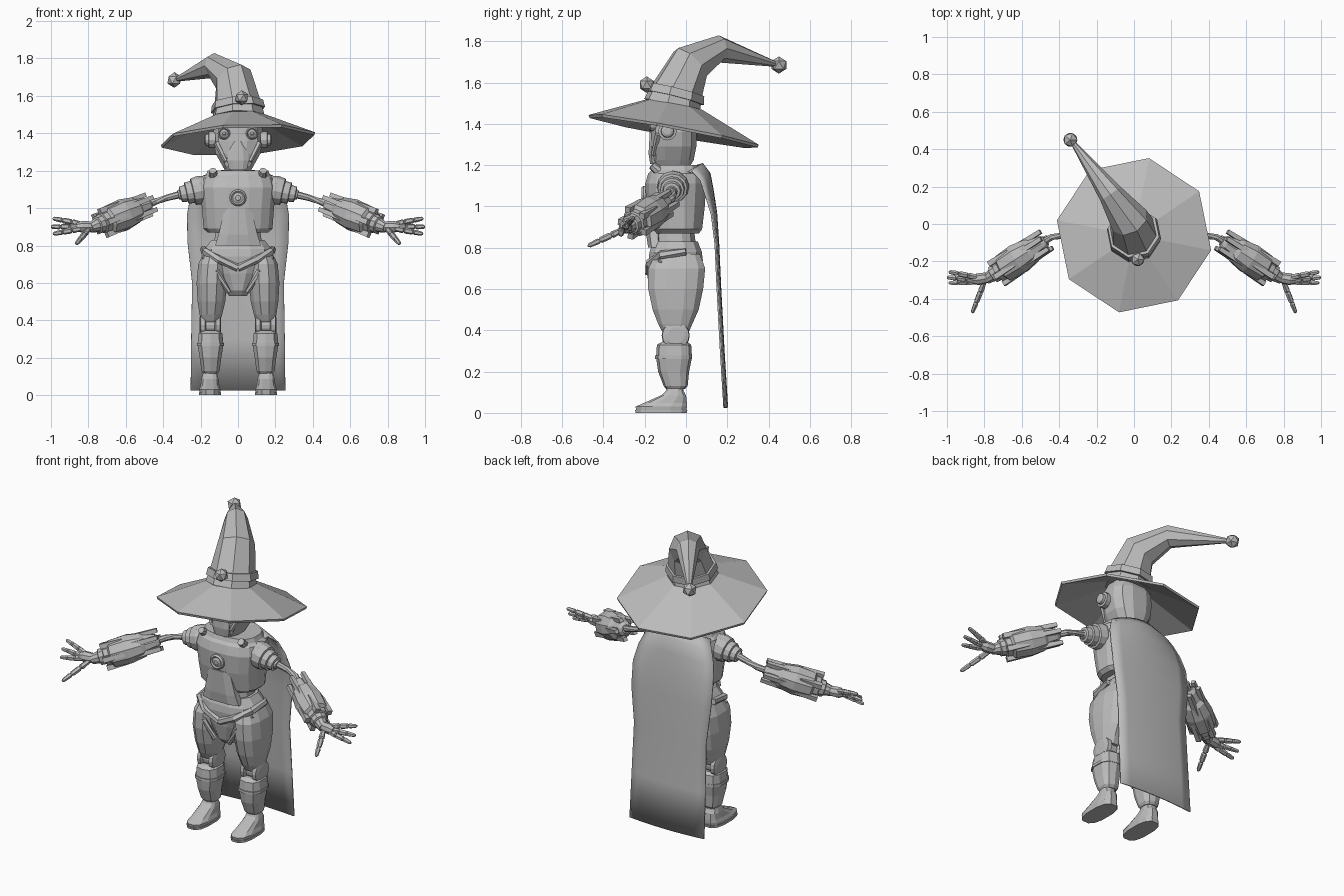
import bpy, bmesh, math
from mathutils import Vector, Matrix

grey = bpy.data.materials.new("plain_grey")
grey.diffuse_color = (0.5, 0.5, 0.5, 1)


def finish(name, bm, mirror=False, smooth=False):
    bmesh.ops.recalc_face_normals(bm, faces=bm.faces[:])
    me = bpy.data.meshes.new(name)
    bm.to_mesh(me)
    bm.free()
    me.materials.append(grey)
    if smooth:
        for p in me.polygons:
            p.use_smooth = True
    ob = bpy.data.objects.new(name, me)
    bpy.context.collection.objects.link(ob)
    if mirror:
        ob.modifiers.new("mirror", 'MIRROR')
    return ob


def skin(name, rings, closed=False, mirror=False):
    """Join rings of points; cap both ends or close into a loop."""
    bm = bmesh.new()
    vs = [[bm.verts.new(p) for p in r] for r in rings]
    n = len(vs[0])
    pairs = list(zip(vs, vs[1:])) + ([(vs[-1], vs[0])] if closed else [])
    for a, b in pairs:
        for i in range(n):
            j = (i + 1) % n
            bm.faces.new((a[i], a[j], b[j], b[i]))
    if not closed:
        bm.faces.new(vs[0])
        bm.faces.new(vs[-1])
    return finish(name, bm, mirror)


def loft(name, secs, n=12, p=0.75, mirror=False):
    """Stack of rounded-box sections (cx, cy, z, rx, ry)."""
    def pw(v):
        return math.copysign(abs(v) ** p, v)
    rings = []
    for cx, cy, z, rx, ry in secs:
        angs = [2 * math.pi * (i + 0.5) / n for i in range(n)]
        rings.append([(cx + rx * pw(math.cos(a)), cy + ry * pw(math.sin(a)), z) for a in angs])
    return skin(name, rings, mirror=mirror)


def ring(c, axis, r, n, off=0.0):
    q = Vector((0, 0, 1)).rotation_difference(axis)
    return [Vector(c) + q @ Vector((r * math.cos(2 * math.pi * i / n + off),
                                    r * math.sin(2 * math.pi * i / n + off), 0)) for i in range(n)]


def lathe(name, a, b, prof, n=12, mirror=True):
    """Turned part along the line a-b; prof holds (t, radius)."""
    a, b = Vector(a), Vector(b)
    return skin(name, [ring(a.lerp(b, t), b - a, r, n) for t, r in prof], mirror=mirror)


def tube(name, pts, radii, n, off=0.0, mirror=False):
    pts = [Vector(p) for p in pts]
    last = len(pts) - 1
    return skin(name, [ring(p, pts[min(i + 1, last)] - pts[max(i - 1, 0)], radii[i], n, off)
                       for i, p in enumerate(pts)], mirror=mirror)


def ball(name, c, r):
    bm = bmesh.new()
    bmesh.ops.create_icosphere(bm, subdivisions=1, radius=r, matrix=Matrix.Translation(c))
    finish(name, bm)


# Hat: tilted eight-sided brim, bent crown, band and two bobbles
OFF = math.radians(-11)


def brim_ring(r, lift):
    out = []
    for i in range(8):
        a = OFF + i * math.pi / 4
        x, y = r * math.cos(a), -0.06 + r * math.sin(a)
        out.append((x, y, 1.354 + 0.047 * x - 0.184 * y + lift))
    return out


skin("hat_brim", [brim_ring(0.42, 0.006), brim_ring(0.14, 0.128),
                  brim_ring(0.125, 0.115), brim_ring(0.415, -0.008)], closed=True)
tube("hat_crown", [(0, -0.065, 1.485), (-0.002, -0.05, 1.54), (-0.025, 0.02, 1.69),
                   (-0.125, 0.16, 1.763), (-0.33, 0.44, 1.688)],
     [0.145, 0.13, 0.105, 0.066, 0.012], 8, OFF)
tube("hat_band", [(0, -0.055, 1.525), (-0.003, -0.045, 1.565)], [0.148, 0.14], 8, OFF)
ball("hat_tip_bobble", (-0.34, 0.45, 1.685), 0.042)
ball("hat_front_bobble", (0.02, -0.19, 1.59), 0.04)

# Head
loft("head", [(0, -0.065, 1.20, 0.07, 0.09), (0, -0.065, 1.225, 0.085, 0.105),
              (0, -0.06, 1.29, 0.122, 0.113), (0, -0.06, 1.36, 0.137, 0.113),
              (0, -0.06, 1.43, 0.133, 0.11), (0, -0.06, 1.48, 0.11, 0.09)])
loft("jaw_plate", [(0, -0.15, 1.205, 0.05, 0.025), (0, -0.155, 1.255, 0.062, 0.028),
                   (0, -0.155, 1.31, 0.055, 0.025), (0, -0.155, 1.36, 0.02, 0.022)], n=8)
lathe("eye", (0.075, -0.13, 1.4), (0.075, -0.18, 1.4),
      [(0, 0.034), (0.85, 0.034), (1, 0.027), (0.75, 0.022), (0.8, 0.014), (0.95, 0.008)])
lathe("cheek_rib", (0.115, -0.135, 1.35), (0.065, -0.158, 1.25), [(0, 0.016), (1, 0.012)], 6)
lathe("ear", (0.12, -0.09, 1.365), (0.18, -0.09, 1.365),
      [(0, 0.045), (0.6, 0.045), (0.65, 0.032), (0.9, 0.03), (1, 0.018)])
lathe("neck", (0, -0.06, 1.15), (0, -0.06, 1.23),
      [(0, 0.1), (0.5, 0.09), (0.52, 0.06), (0.7, 0.06), (0.72, 0.05), (1, 0.05)], mirror=False)

# Torso
loft("chest", [(0, -0.045, 0.87, 0.165, 0.11), (0, -0.045, 0.89, 0.187, 0.125),
               (0, -0.05, 1.0, 0.195, 0.143), (0, -0.05, 1.11, 0.207, 0.15),
               (0, -0.045, 1.16, 0.195, 0.14), (0, -0.045, 1.175, 0.175, 0.125),
               (0, -0.045, 1.2, 0.165, 0.115), (0, -0.045, 1.2, 0.12, 0.09)], n=16)
lathe("chest_ring", (0, -0.17, 1.055), (0, -0.215, 1.055),
      [(0, 0.045), (0.8, 0.045), (1, 0.036), (0.85, 0.028), (0.9, 0.02), (1, 0.014)], 16, False)
loft("belly_plate", [(0, -0.15, 0.8, 0.13, 0.035), (0, -0.155, 0.86, 0.11, 0.04),
                     (0, -0.165, 1.0, 0.075, 0.036)], n=8)
loft("abdomen", [(0, -0.055, 0.76, 0.15, 0.115), (0, -0.055, 0.82, 0.13, 0.105),
                 (0, -0.055, 0.9, 0.12, 0.095)])
lathe("cape_clasp", (0.13, -0.13, 1.17), (0.135, -0.165, 1.2), [(0, 0.026), (1, 0.02)], 8)

# Pelvis and hip belt
loft("pelvis", [(0, -0.055, 0.53, 0.05, 0.075), (0, -0.055, 0.56, 0.065, 0.1),
                (0, -0.05, 0.65, 0.12, 0.125), (0, -0.05, 0.74, 0.185, 0.135),
                (0, -0.05, 0.78, 0.185, 0.13), (0, -0.05, 0.83, 0.145, 0.11)])
tube("hip_ridge", [(0.0, -0.18, 0.68), (0.1, -0.175, 0.725), (0.175, -0.12, 0.765),
                   (0.185, 0.0, 0.78)], [0.02, 0.022, 0.022, 0.018], 6, mirror=True)
tube("groin_ridge", [(0.18, -0.12, 0.74), (0.11, -0.17, 0.66), (0.05, -0.155, 0.55)],
     [0.015, 0.018, 0.015], 6, mirror=True)

# Legs
loft("thigh", [(0.147, -0.05, 0.39, 0.05, 0.065), (0.145, -0.052, 0.43, 0.062, 0.085),
               (0.142, -0.05, 0.5, 0.076, 0.115), (0.14, -0.05, 0.6, 0.084, 0.137),
               (0.135, -0.045, 0.7, 0.08, 0.142), (0.125, -0.04, 0.77, 0.055, 0.11)],
     p=0.85, mirror=True)
lathe("knee_joint", (0.09, -0.05, 0.375), (0.205, -0.05, 0.375),
      [(0, 0.04), (0.05, 0.065), (0.25, 0.068), (0.3, 0.05), (0.7, 0.05), (0.75, 0.068),
       (0.95, 0.065), (1, 0.04)], 16)
loft("shin", [(0.147, -0.05, 0.115, 0.04, 0.045), (0.147, -0.05, 0.13, 0.05, 0.058),
              (0.147, -0.06, 0.2, 0.06, 0.075), (0.147, -0.058, 0.27, 0.072, 0.087),
              (0.147, -0.058, 0.33, 0.066, 0.083), (0.147, -0.055, 0.345, 0.05, 0.06)],
     n=10, mirror=True)
loft("shin_cuff", [(0.147, -0.06, 0.262, 0.076, 0.09), (0.147, -0.06, 0.278, 0.076, 0.09)],
     n=10, mirror=True)
loft("foot", [(0.15, -0.12, 0, 0.055, 0.122), (0.15, -0.12, 0.03, 0.059, 0.128),
              (0.15, -0.1, 0.048, 0.052, 0.107), (0.15, -0.06, 0.085, 0.047, 0.062),
              (0.15, -0.055, 0.105, 0.042, 0.045), (0.15, -0.05, 0.13, 0.034, 0.04)], mirror=True)
loft("sole", [(0.15, -0.12, 0, 0.06, 0.127), (0.15, -0.12, 0.014, 0.06, 0.13)], mirror=True)

# Arms: stepped shoulder, thin upper arm, heavy forearm with fins
lathe("shoulder", (0.16, -0.06, 1.105), (0.32, -0.07, 1.07),
      [(0, 0.07), (0.25, 0.078), (0.5, 0.072), (0.52, 0.06), (0.72, 0.058), (0.74, 0.046),
       (0.92, 0.042), (0.94, 0.028), (1, 0.024)])
tube("upper_arm", [(0.3, -0.065, 1.075), (0.38, -0.062, 1.055), (0.44, -0.07, 1.035),
                   (0.52, -0.12, 1.0)], [0.02, 0.017, 0.018, 0.02], 8, mirror=True)
A, B = Vector((0.47, -0.09, 1.02)), Vector((0.79, -0.295, 0.895))
lathe("forearm", A, B,
      [(0, 0.025), (0.05, 0.042), (0.2, 0.055), (0.25, 0.072), (0.45, 0.086), (0.7, 0.08),
       (0.73, 0.062), (0.8, 0.06), (0.81, 0.05), (0.88, 0.048), (0.89, 0.038), (1, 0.028)], 10)
for k in range(5):
    for t0, t1, r in ((0.0, 0.38, 0.058), (0.5, 0.82, 0.07)):
        base = ring((0, 0, 0), B - A, r, 5, 0.3 if t0 else 0.9)[k]
        lathe("forearm_fin", A.lerp(B, t0) + base, A.lerp(B, t1) + base,
              [(0, 0.016), (1, 0.021)], 4)

# Hands
lathe("palm", (0.77, -0.285, 0.9), (0.865, -0.3, 0.9),
      [(0, 0.026), (0.3, 0.03), (0.7, 0.032), (1, 0.02)], 8)
KNUCKLES = [(0, 0.013), (0.28, 0.017), (0.32, 0.01), (0.36, 0.016), (0.62, 0.015),
            (0.66, 0.009), (0.7, 0.014), (0.95, 0.011), (1, 0.005)]
for start, tip in (((0.84, -0.285, 0.915), (0.99, -0.255, 0.945)),
                   ((0.85, -0.3, 0.9), (1.0, -0.285, 0.9)),
                   ((0.84, -0.31, 0.89), (0.99, -0.315, 0.862)),
                   ((0.8, -0.31, 0.885), (0.865, -0.475, 0.808))):
    lathe("finger", start, tip, KNUCKLES, 6)

# Cape: curved sheet over the shoulders
ROWS = [(1.19, 0.03, 0.16), (1.207, 0.08, 0.185), (1.16, 0.115, 0.225), (1.08, 0.13, 0.255),
        (0.97, 0.147, 0.272), (0.82, 0.157, 0.27), (0.6, 0.167, 0.245), (0.3, 0.183, 0.25),
        (0.025, 0.2, 0.253)]
bm = bmesh.new()
grid = []
for z, y, w in ROWS:
    row = []
    for i in range(9):
        u = i / 4 - 1
        sag = 0.035 * max(0, (z - 0.9) / 0.3)
        row.append(bm.verts.new((u * w, y - (0.015 + sag) * u * u, z - sag * u * u)))
    grid.append(row)
for r0, r1 in zip(grid, grid[1:]):
    for i in range(8):
        bm.faces.new((r0[i], r0[i + 1], r1[i + 1], r1[i]))
cape = finish("cape", bm, smooth=True)
mod = cape.modifiers.new("thickness", 'SOLIDIFY')
mod.thickness = 0.008
mod.offset = 0
